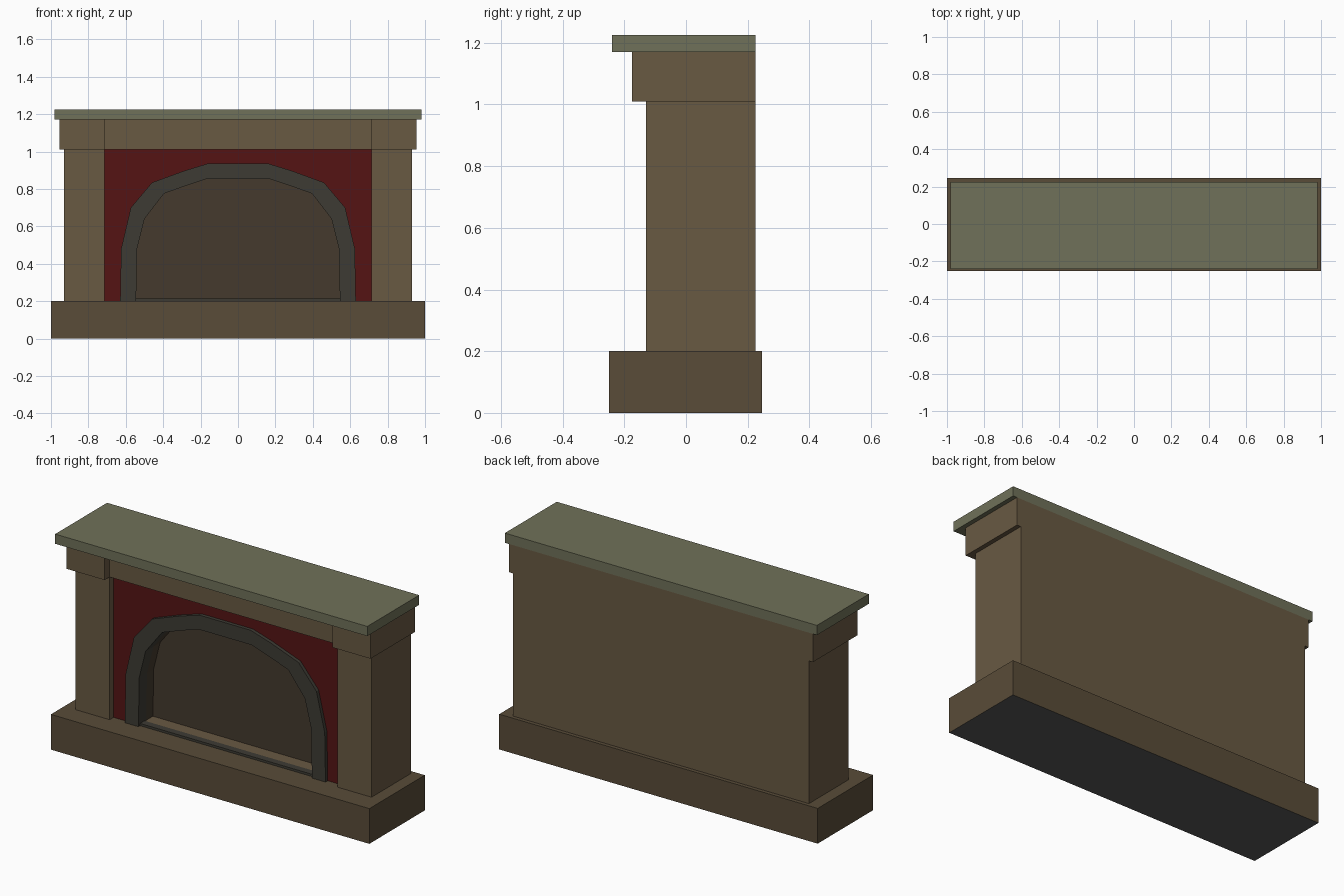
import bpy, bmesh

if "Cube" in bpy.data.objects:
    bpy.data.objects.remove(bpy.data.objects["Cube"])


def material(name, r, g, b):
    m = bpy.data.materials.new(name)
    m.diffuse_color = (r, g, b, 1)
    m.use_nodes = True
    m.node_tree.nodes["Principled BSDF"].inputs["Base Color"].default_value = m.diffuse_color
    return m


brown = material("brown_stone", 0.14, 0.10, 0.055)
dark_brown = material("base_stone", 0.10, 0.072, 0.04)
soot = material("sooty_brown", 0.058, 0.042, 0.026)
red = material("red_panel", 0.09, 0.007, 0.007)
iron = material("dark_iron", 0.047, 0.044, 0.034)
green = material("mantel_green", 0.16, 0.165, 0.10)
grey = material("underside_grey", 0.10, 0.10, 0.10)


def prism(name, outline, lo, hi, mat, upright=False):
    """Extrude an outline: a plan (x, y) along z, or an upright (x, z) along y."""
    bm = bmesh.new()
    place = (lambda p, t: (p[0], t, p[1])) if upright else (lambda p, t: (p[0], p[1], t))
    a = [bm.verts.new(place(p, lo)) for p in outline]
    b = [bm.verts.new(place(p, hi)) for p in outline]
    bm.faces.new(a)
    bm.faces.new(b)
    for i in range(len(a)):
        j = (i + 1) % len(a)
        bm.faces.new((a[i], a[j], b[j], b[i]))
    bmesh.ops.recalc_face_normals(bm, faces=bm.faces[:])
    mesh = bpy.data.meshes.new(name)
    bm.to_mesh(mesh)
    bm.free()
    mesh.materials.append(mat)
    ob = bpy.data.objects.new(name, mesh)
    bpy.context.collection.objects.link(ob)
    return ob


def rect(x, y0, y1):
    return [(-x, y0), (x, y0), (x, y1), (-x, y1)]


def mirrored(half):
    """Complete a left-half outline with its right half."""
    return half + [(-x, v) for x, v in reversed(half)]


# Base plinth with grey underside
base = prism("base", rect(1.0, -0.25, 0.247), 0, 0.2, dark_brown)
base.data.materials.append(grey)
for f in base.data.polygons:
    if f.normal.z < -0.5:
        f.material_index = 1

# Pillars joined by the back wall
prism("pillars_and_back",
      mirrored([(-0.93, 0.225), (-0.93, -0.13), (-0.715, -0.13), (-0.715, 0.02)]),
      0.2, 1.01, brown)

# Capitals joined by the lintel
prism("capitals_and_lintel",
      mirrored([(-0.955, 0.225), (-0.955, -0.175), (-0.715, -0.175), (-0.715, -0.13)]),
      1.01, 1.17, brown)

# Mantel shelf
prism("mantel_shelf", rect(0.98, -0.24, 0.225), 1.17, 1.225, green)

# Arch profiles, left half from foot to crown
outer = [(-0.63, 0.2), (-0.625, 0.48), (-0.573, 0.70), (-0.46, 0.834), (-0.285, 0.898), (-0.16, 0.936)]
inner = [(-0.545, 0.2), (-0.54, 0.48), (-0.50, 0.64), (-0.396, 0.775), (-0.27, 0.82), (-0.166, 0.854)]
middle = [((a + c) / 2, (b + d) / 2) for (a, b), (c, d) in zip(outer, inner)]
band = mirrored(outer) + mirrored(inner)[::-1]

# Red surround with arched opening
prism("red_surround", mirrored([(-0.715, 0.2), (-0.715, 1.01)]) + mirrored(middle)[::-1],
      -0.095, -0.06, red, upright=True)

# Iron arch frame and the firebox lining behind it
prism("arch_frame", band, -0.115, -0.045, iron, upright=True)
prism("firebox_lining", band, -0.045, 0.02, soot, upright=True)

# Firebox back, floor and sill
prism("firebox_back", mirrored(middle), 0.015, 0.03, soot, upright=True)
prism("firebox_floor", rect(0.545, -0.06, 0.015), 0.2, 0.21, brown)
prism("sill", rect(0.545, -0.10, -0.06), 0.2, 0.213, iron)
